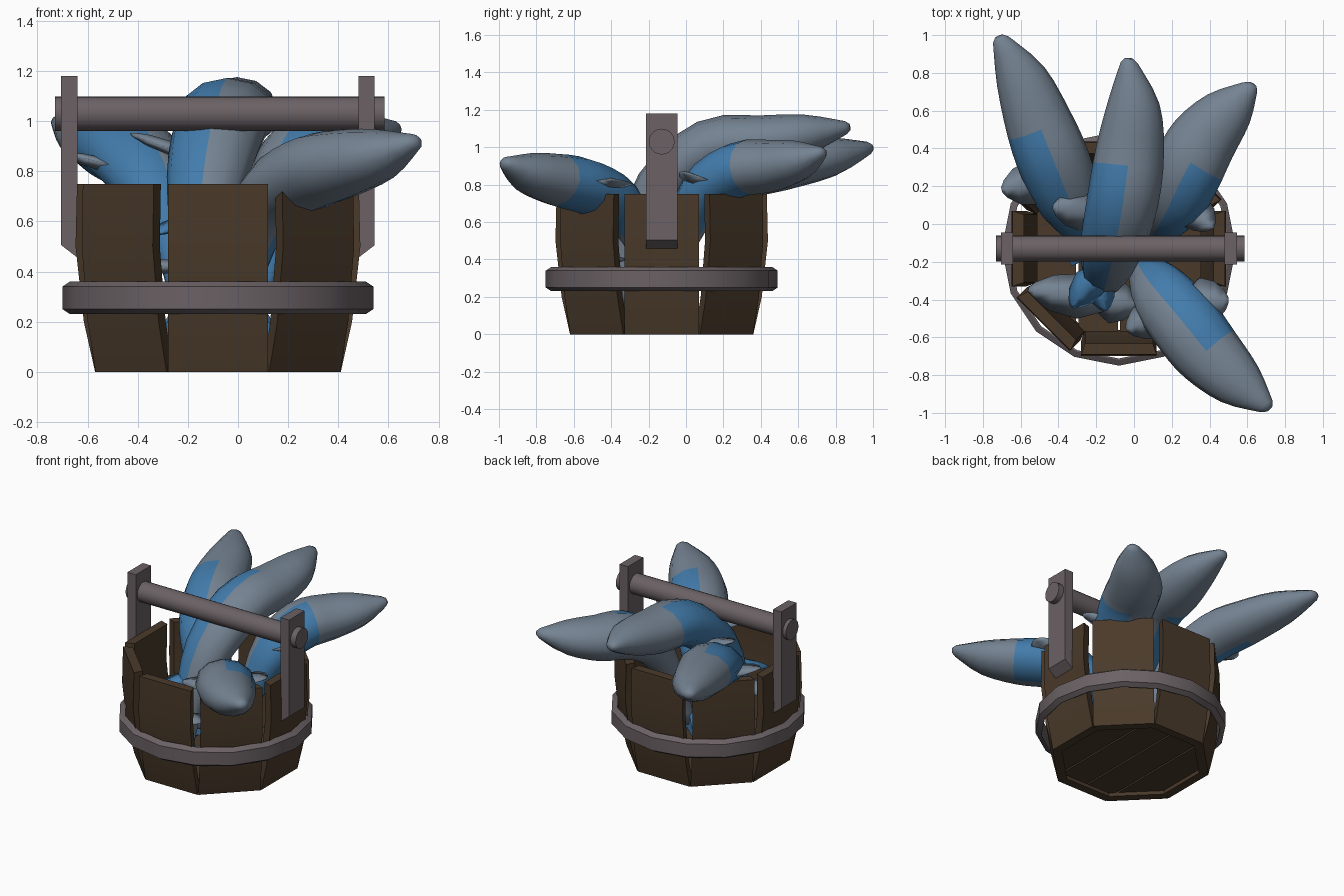
import bpy, bmesh, math
from mathutils import Vector, Matrix

if "Cube" in bpy.data.objects:
    bpy.data.objects.remove(bpy.data.objects["Cube"])

def mat(name, c):
    m = bpy.data.materials.new(name)
    m.diffuse_color = (*c, 1)
    m.use_nodes = True
    m.node_tree.nodes["Principled BSDF"].inputs["Base Color"].default_value = m.diffuse_color
    return m

WOOD = mat("dark wood", (0.068, 0.042, 0.023))
METAL = mat("iron grey", (0.145, 0.12, 0.128))
SKIN = mat("fish grey", (0.175, 0.225, 0.285))
BLUE = mat("fish blue", (0.055, 0.2, 0.41))
CX, CY = -0.08, -0.13          # bucket axis

def finish(name, bm, mats, smooth=False, angle=None):
    bmesh.ops.recalc_face_normals(bm, faces=bm.faces)
    if angle:                  # smooth, but keep edges above the angle sharp
        smooth = True
        for e in bm.edges:
            e.smooth = e.calc_face_angle(0) < math.radians(angle)
    me = bpy.data.meshes.new(name)
    bm.to_mesh(me)
    bm.free()
    for m in mats:
        me.materials.append(m)
    for p in me.polygons:
        p.use_smooth = smooth
    ob = bpy.data.objects.new(name, me)
    bpy.context.collection.objects.link(ob)
    return ob

def loft(bm, loops, closed=False):
    """Skin a list of point loops; returns faces per strip."""
    rings = [[bm.verts.new(p) for p in l] for l in loops]
    n, strips = len(rings[0]), []
    pairs = list(zip(rings, rings[1:])) + ([(rings[-1], rings[0])] if closed else [])
    for a, b in pairs:
        strips.append([bm.faces.new((a[i], a[(i + 1) % n], b[(i + 1) % n], b[i])) for i in range(n)])
    if not closed:
        bm.faces.new(rings[0])
        bm.faces.new(rings[-1])
    return strips

# staves: eight bowed planks
for k in range(8):
    rot = Matrix.Translation((CX, CY, 0)) @ Matrix.Rotation(k * math.pi / 4, 4, 'Z')
    loops = []
    for z, r in ((0, 0.49), (0.2, 0.535), (0.5, 0.568), (0.75, 0.562)):
        loops.append([rot @ Vector(p) for p in
                      ((-0.2, -r, z), (0.2, -r, z), (0.18, -r + 0.06, z), (-0.18, -r + 0.06, z))])
    bm = bmesh.new()
    loft(bm, loops)
    finish("stave_%d" % k, bm, [WOOD], angle=30)

# bottom boards clipped to an octagon
R = 0.44
corner = R * math.tan(math.pi / 8)
for k in range(4):
    x0, x1 = -R + k * R / 2 + 0.006, -R + (k + 1) * R / 2 - 0.006
    xs = sorted([x0, x1] + [c for c in (-corner, corner) if x0 < c < x1])
    hy = lambda x: min(R, R * math.sqrt(2) - abs(x))
    outline = [(x, -hy(x)) for x in xs] + [(x, hy(x)) for x in reversed(xs)]
    bm = bmesh.new()
    loft(bm, [[(CX + x, CY + y, z) for x, y in outline] for z in (0.03, 0.08)])
    finish("bottom_board_%d" % k, bm, [WOOD])

# iron hoop
bm = bmesh.new()
prof = ((0.59, 0.23), (0.62, 0.25), (0.62, 0.34), (0.59, 0.36), (0.582, 0.36), (0.582, 0.23))
loft(bm, [[(CX + r * math.sin(a), CY - r * math.cos(a), z) for r, z in prof]
          for a in (i * math.pi / 8 for i in range(16))], closed=True)
finish("hoop", bm, [METAL], angle=30)

# handle brackets with a slanted foot
for name, s in (("left", -1), ("right", 1)):
    bm = bmesh.new()
    shape = ((0.56, 0.455), (0.625, 0.505), (0.625, 1.18), (0.56, 1.18))
    loft(bm, [[(CX + s * x, y, z) for x, z in shape] for y in (-0.215, -0.045)])
    finish("bracket_" + name, bm, [METAL])

# handle bar
bm = bmesh.new()
loft(bm, [[(x, CY + 0.069 * math.cos(a), 1.03 + 0.069 * math.sin(a))
           for a in (i * math.tau / 20 for i in range(20))] for x in (-0.73, 0.585)])
finish("handle_bar", bm, [METAL], angle=30)

# fish: lofted along a bent path, one flank grey, the rest of the rear blue
def spline(pts, u):
    i = min(int(u), len(pts) - 2)
    t = u - i
    p = [Vector(pts[max(0, min(len(pts) - 1, j))]) for j in range(i - 1, i + 3)]
    return 0.5 * (2 * p[1] + (p[2] - p[0]) * t + (2 * p[0] - 5 * p[1] + 4 * p[2] - p[3]) * t * t
                  + (3 * p[1] - p[0] - 3 * p[2] + p[3]) * t ** 3)

def fin(name, base, tip, width, m):
    """Flat leaf-shaped fin from base to tip."""
    base, tip = Vector(base), Vector(tip)
    d = tip - base
    side = d.cross(Vector((0, 0, 1))).normalized()
    up = side.cross(d).normalized()
    loops = []
    for t, w in ((0, 0.5), (0.35, 1), (0.7, 0.8), (0.92, 0.4), (1, 0.12)):
        c = base + d * t
        loops.append([c + side * width * w, c + up * 0.028 * w,
                      c - side * width * w, c - up * 0.028 * w])
    bm = bmesh.new()
    loft(bm, loops)
    finish(name, bm, [m], True)

RADII = (0.05, 0.10, 0.165, 0.19, 0.18, 0.135, 0.045)
FISH = (  # name, path, grey flank side, end of blue
    ("fish_back_left", ((-0.2, -0.15, 0.2), (-0.24, -0.05, 0.5), (-0.33, 0.1, 0.74),
     (-0.42, 0.32, 0.87), (-0.5, 0.52, 0.91), (-0.60, 0.78, 0.95), (-0.705, 0.975, 0.995)), 1, 4.0),
    ("fish_middle", ((-0.16, -0.35, 0.15), (-0.16, -0.3, 0.45), (-0.12, -0.15, 0.78),
     (-0.06, 0.12, 1.0), (-0.02, 0.4, 1.03), (-0.0, 0.65, 1.07), (-0.025, 0.855, 1.105)), 1, 3.6),
    ("fish_back_right", ((0.05, -0.1, 0.2), (0.12, -0.02, 0.5), (0.2, 0.1, 0.76),
     (0.28, 0.28, 0.88), (0.37, 0.45, 0.9), (0.5, 0.61, 0.93), (0.615, 0.725, 0.97)), -1, 3.5),
    ("fish_front_right", ((0.0, -0.2, 0.2), (0.06, -0.25, 0.5), (0.14, -0.37, 0.70),
     (0.28, -0.54, 0.79), (0.4, -0.69, 0.825), (0.56, -0.85, 0.865), (0.7, -0.965, 0.915)), 1, 4.0),
)
N, SUB = 12, 3
for name, path, grey, limit in FISH:
    head = Vector(path[-1]) - Vector(path[2])
    side = head.cross(Vector((0, 0, 1))).normalized()
    us = [i / SUB for i in range(6 * SUB + 1)]
    rad = [(r, 0, 0) for r in RADII]
    loops = []
    for u in us:
        c = spline(path, u)
        d = (spline(path, min(6, u + 0.05)) - spline(path, max(0, u - 0.05))).normalized()
        up = side.cross(d).normalized()
        r = spline(rad, u).x
        loops.append([c + side * r * math.cos(a) + up * r * 0.78 * math.sin(a)
                      for a in (i * math.tau / N for i in range(N))])
    # rounded nose
    c = spline(path, 6)
    loops.append([c + d * 0.022 + (p - c) * 0.5 for p in loops[-1]])
    bm = bmesh.new()
    for j, strip in enumerate(loft(bm, loops)):
        for i, f in enumerate(strip):
            flank = math.cos((i + 0.5) * math.tau / N) * grey
            f.material_index = int(j / SUB + 0.01 < limit - 0.2 and flank < 0.2)
    finish(name, bm, [SKIN, BLUE], True)
    # tail fin inside the bucket
    bm = bmesh.new()
    t = Vector(path[0])
    outline = ((-0.04, 0.08), (-0.15, -0.08), (0, -0.04), (0.15, -0.08), (0.04, 0.08))
    fwd = side.cross(Vector((0, 0, 1)))
    loft(bm, [[t + side * x + Vector((0, 0, z)) + fwd * w for x, z in outline] for w in (-0.015, 0.015)])
    finish(name + "_tail", bm, [BLUE])

# side fins
FINS = (
    ("back_left", (-0.44, 0.24, 0.80), (-0.70, 0.18, 0.87), 0.12),
    ("middle", (-0.18, 0.06, 0.86), (-0.43, 0.09, 0.95), 0.11),
    ("back_right", (0.26, 0.12, 0.78), (0.42, -0.02, 0.87), 0.10),
    ("front_right_outer", (0.28, -0.42, 0.78), (0.5, -0.40, 0.83), 0.13),
    ("front_right_inner", (0.18, -0.46, 0.72), (-0.04, -0.56, 0.73), 0.11),
    ("lower_left", (-0.14, -0.40, 0.42), (-0.56, -0.35, 0.42), 0.12),
    ("lower_middle", (-0.20, -0.40, 0.40), (0.02, -0.42, 0.40), 0.12),
)
for n, a, b, w in FINS:
    fin("fin_" + n, a, b, w, SKIN)
fin("fin_lower_blue", (-0.18, -0.24, 0.62), (-0.33, -0.44, 0.55), 0.09, BLUE)
fin("fin_lower_blue_right", (-0.2, -0.26, 0.56), (-0.15, -0.46, 0.52), 0.08, BLUE)
